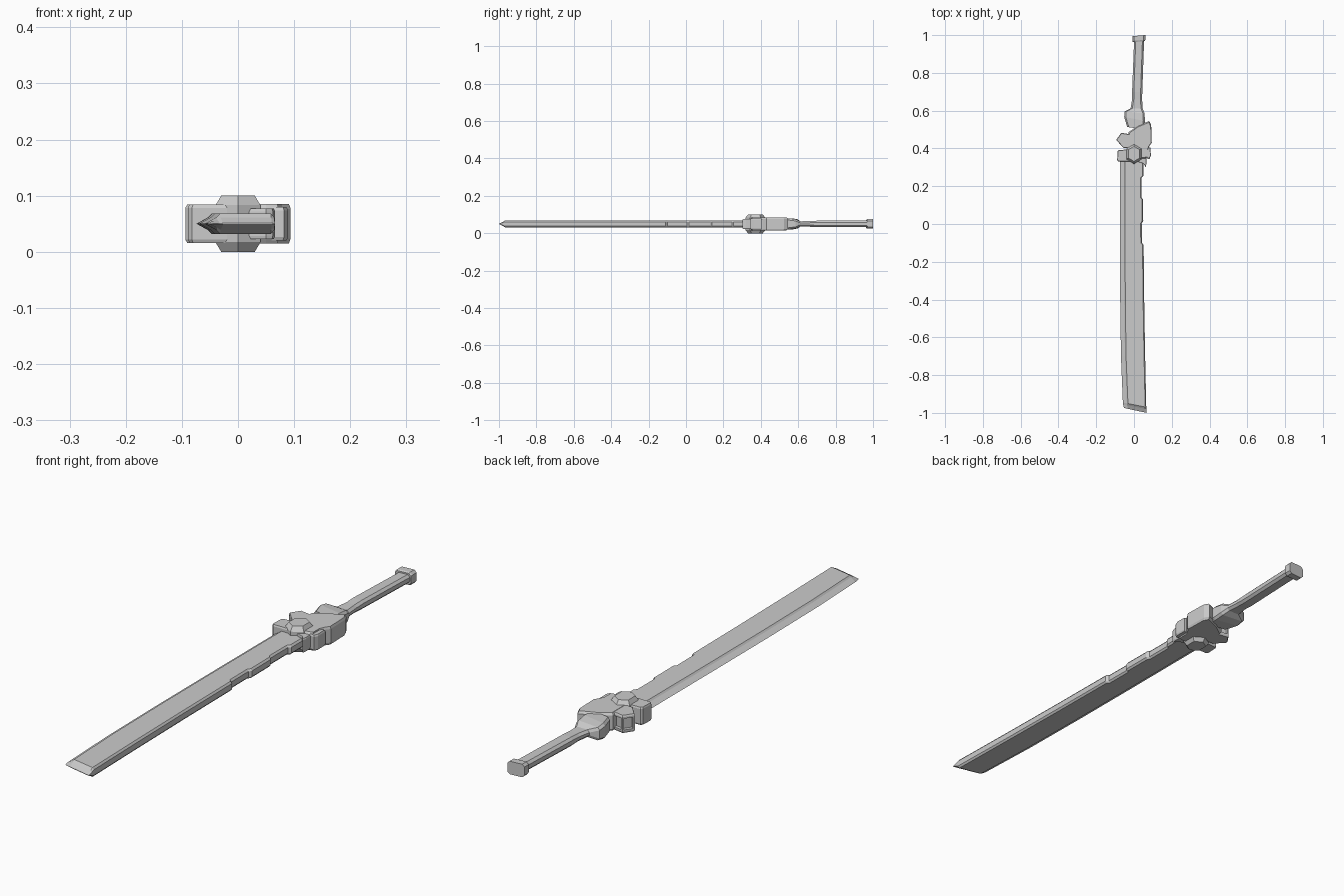
import bpy, bmesh
from mathutils import Vector

MID = 0.05  # mid-plane height of the whole sword


def loft(name, rings, recess=None):
    """Skin a list of equal-length point rings and cap both ends."""
    bm = bmesh.new()
    vs = [[bm.verts.new(p) for p in r] for r in rings]
    n = len(vs[0])
    sides = {}
    for k in range(len(vs) - 1):
        for i in range(n):
            j = (i + 1) % n
            sides[k, i] = bm.faces.new((vs[k][i], vs[k][j], vs[k + 1][j], vs[k + 1][i]))
    bm.faces.new(vs[0][::-1])
    bm.faces.new(vs[-1])
    bmesh.ops.recalc_face_normals(bm, faces=bm.faces)
    for key in recess or []:
        bmesh.ops.inset_individual(bm, faces=[sides[key]], thickness=0.009, depth=0)
        bmesh.ops.inset_individual(bm, faces=[sides[key]], thickness=0.0005, depth=-0.012)
    bmesh.ops.remove_doubles(bm, verts=bm.verts, dist=1e-5)
    me = bpy.data.meshes.new(name)
    bm.to_mesh(me)
    bm.free()
    ob = bpy.data.objects.new(name, me)
    bpy.context.collection.objects.link(ob)
    return ob


def plate(name, pts, half, cham=0.006, inset=0.9, recess=None):
    """Flat plate from a top-view outline, with chamfered upper and lower rims."""
    c = sum((Vector(p) for p in pts), Vector((0, 0))) / len(pts)
    small = [c + (Vector(p) - c) * inset for p in pts]
    layers = [(small, -half), (pts, cham - half), (pts, half - cham), (small, half)]
    return loft(name, [[(p[0], p[1], MID + z) for p in o] for o, z in layers], recess)


# Blade: cutting edge on -x, stepped spine on +x, slanted sharpened tip
def blade_ring(y, edge, spine, t=0.018, slant=0.0):
    bev = edge + 0.027
    prof = [(edge, 0), (bev - 0.006, t * 0.65), (bev, t), (spine - 0.006, t), (spine, t * 0.6)]
    prof += [(x, -z) for x, z in prof[:0:-1]]
    return [(x, y - slant * (x - edge), MID + z) for x, z in prof]


stations = [(0.36, -0.074, 0.05), (0.255, -0.074, 0.05), (0.245, -0.074, 0.041),
            (0.14, -0.074, 0.041), (0.13, -0.074, 0.048), (0.015, -0.074, 0.049),
            (0.005, -0.074, 0.041), (-0.10, -0.074, 0.042), (-0.11, -0.074, 0.051),
            (-0.4, -0.073, 0.054), (-0.7, -0.069, 0.059)]
rings = [blade_ring(*s) for s in stations]
rings.append(blade_ring(-0.945, -0.059, 0.065, 0.018, 0.2))
rings.append(blade_ring(-0.955, -0.058, 0.065, 0.011, 0.2))
rings.append(blade_ring(-0.974, -0.053, 0.066, 0.001, 0.215))
loft("blade", rings)


# Handle: eight-sided grip swelling into a collar at the guard
def grip_ring(y, x0, x1, h, skew=0.0, c=0.009):
    prof = [(x0, h - c), (x0 + c, h), (x1 - c, h), (x1, h - c)]
    prof += [(x, -z) for x, z in prof[::-1]]
    return [(x, y + skew * (x - x1), MID + z) for x, z in prof]


loft("handle", [grip_ring(0.50, -0.036, 0.055, 0.030, -0.15),
                grip_ring(0.545, -0.052, 0.058, 0.030, -0.2),
                grip_ring(0.585, -0.05, 0.056, 0.025, -0.1),
                grip_ring(0.612, -0.018, 0.046, 0.014),
                grip_ring(0.66, -0.010, 0.043, 0.015),
                grip_ring(0.70, -0.010, 0.044, 0.017),
                grip_ring(0.985, 0.001, 0.054, 0.017)])

# Pommel cap
loft("pommel", [grip_ring(0.968, -0.006, 0.058, 0.022, 0.08),
                grip_ring(0.975, -0.009, 0.060, 0.025, 0.08),
                grip_ring(1.0, -0.009, 0.060, 0.025, 0.08)])

# Guard body with stepped right side
plate("guard_body", [(-0.03, 0.35), (0.05, 0.345), (0.072, 0.35), (0.072, 0.39), (0.08, 0.41),
                     (0.094, 0.43), (0.091, 0.525), (0.08, 0.545), (0.02, 0.52), (-0.03, 0.485)],
      0.035, 0.009, 0.93)
plate("guard_right_step", [(0.03, 0.35), (0.082, 0.345), (0.089, 0.36), (0.088, 0.405), (0.03, 0.41)],
      0.030, 0.006)
plate("guard_front_step", [(0.02, 0.33), (0.05, 0.32), (0.062, 0.302), (0.066, 0.32), (0.064, 0.36),
                           (0.02, 0.36)], 0.027, 0.005)

# Left wing, hollowed on its rear face, and the block below it
plate("guard_left_wing", [(-0.02, 0.40), (-0.055, 0.402), (-0.094, 0.445), (-0.068, 0.483),
                          (-0.02, 0.475)], 0.034, 0.006, 0.92, [(1, 3), (1, 2)])
plate("guard_left_block", [(-0.01, 0.33), (-0.082, 0.33), (-0.089, 0.338), (-0.087, 0.385),
                           (-0.08, 0.392), (-0.01, 0.395)], 0.034, 0.006, 0.92)

# Hexagonal boss through the guard
plate("hex_boss", [(0, 0.318), (0.04, 0.343), (0.04, 0.4), (0, 0.424), (-0.04, 0.4), (-0.04, 0.343)],
      0.05, 0.017, 0.75)
